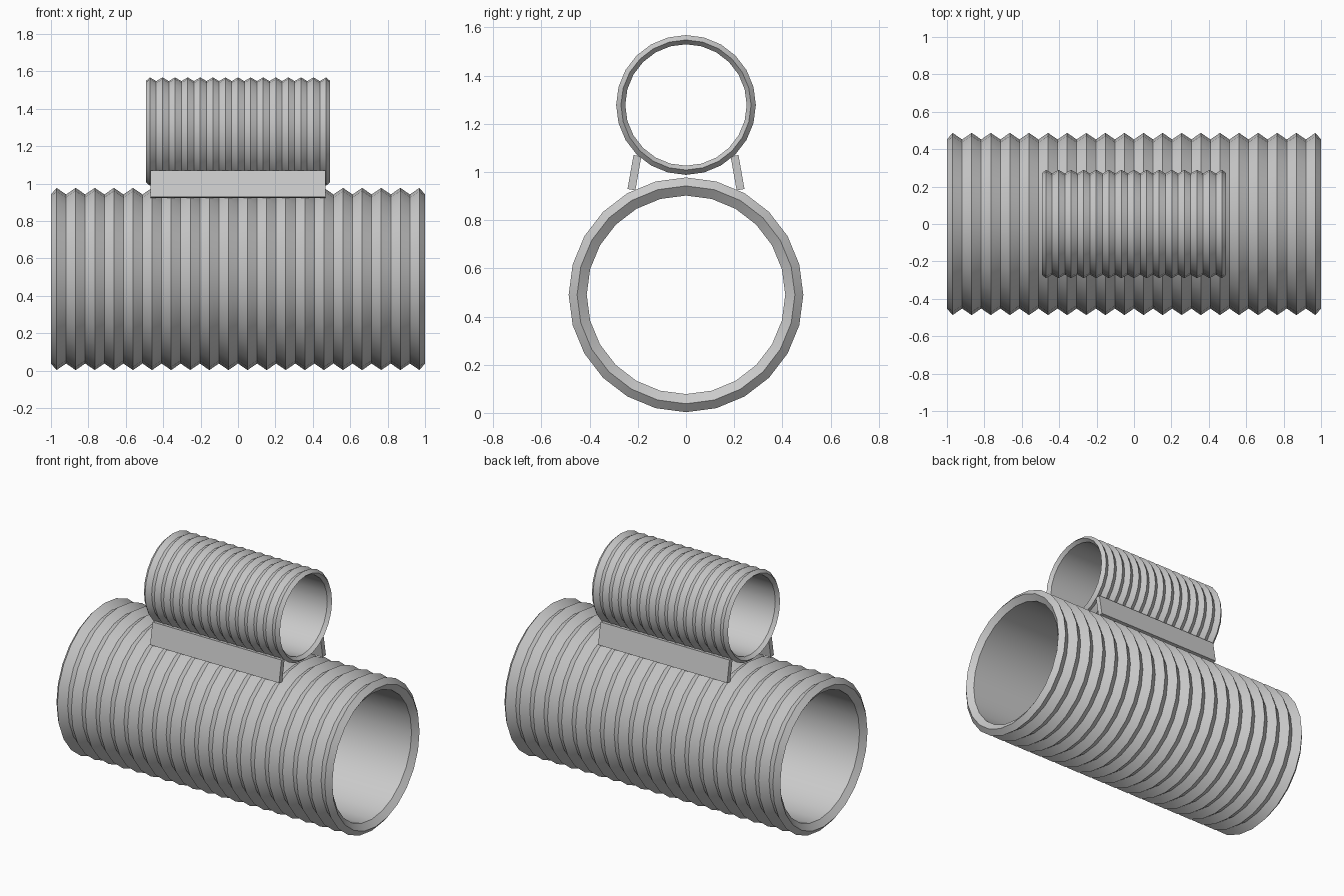
import bpy, bmesh, math
from mathutils import Matrix, Vector

cube = bpy.data.objects.get("Cube")
if cube:
    bpy.data.objects.remove(cube, do_unlink=True)

grey = bpy.data.materials.new("light grey")
grey.use_nodes = True
colour = (0.6, 0.6, 0.6, 1)
grey.diffuse_color = colour
grey.node_tree.nodes["Principled BSDF"].inputs["Base Color"].default_value = colour


def finish(name, bm):
    bmesh.ops.recalc_face_normals(bm, faces=bm.faces)
    mesh = bpy.data.meshes.new(name)
    bm.to_mesh(mesh)
    bm.free()
    mesh.materials.append(grey)
    obj = bpy.data.objects.new(name, mesh)
    bpy.context.collection.objects.link(obj)
    return obj


def ribbed_pipe(name, z, half, crest, valley, bore, ribs, lip):
    """Open pipe along x with pointed ribs outside and a smooth bore."""
    first = -half + lip
    pitch = 2 * (half - lip) / (ribs - 1)
    profile = [(-half, valley)]
    for i in range(ribs):
        x = first + i * pitch
        profile.append((x, crest))
        if i < ribs - 1:
            profile.append((x + pitch / 2, valley))
    profile += [(half, valley), (half - lip, bore), (lip - half, bore)]

    # Sweep the closed profile round the pipe axis
    sides = 24
    bm = bmesh.new()
    rings = []
    for s in range(sides):
        a = math.tau * s / sides
        rings.append([bm.verts.new((x, r * math.sin(a), z + r * math.cos(a)))
                      for x, r in profile])
    n = len(profile)
    for s in range(sides):
        here, there = rings[s], rings[(s + 1) % sides]
        for i in range(n):
            j = (i + 1) % n
            bm.faces.new((here[i], here[j], there[j], there[i]))
    obj = finish(name, bm)
    bpy.ops.object.select_all(action='DESELECT')
    obj.select_set(True)
    bpy.context.view_layer.objects.active = obj
    bpy.ops.object.shade_smooth_by_angle(angle=math.radians(30))


# Main pipe and the smaller pipe above it
ribbed_pipe("large_pipe", 0.49, 1.0, 0.487, 0.452, 0.412, 20, 0.03)
ribbed_pipe("small_pipe", 1.278, 0.493, 0.29, 0.27, 0.252, 15, 0.022)

# Leaning support plates between the pipes
for name, side in (("front_support", -1), ("back_support", 1)):
    bm = bmesh.new()
    place = (Matrix.Translation(Vector((0, side * 0.214, 0.997)))
             @ Matrix.Rotation(side * math.radians(10), 4, 'X')
             @ Matrix.Diagonal((0.935, 0.033, 0.143, 1)))
    bmesh.ops.create_cube(bm, size=1, matrix=place)
    finish(name, bm)
